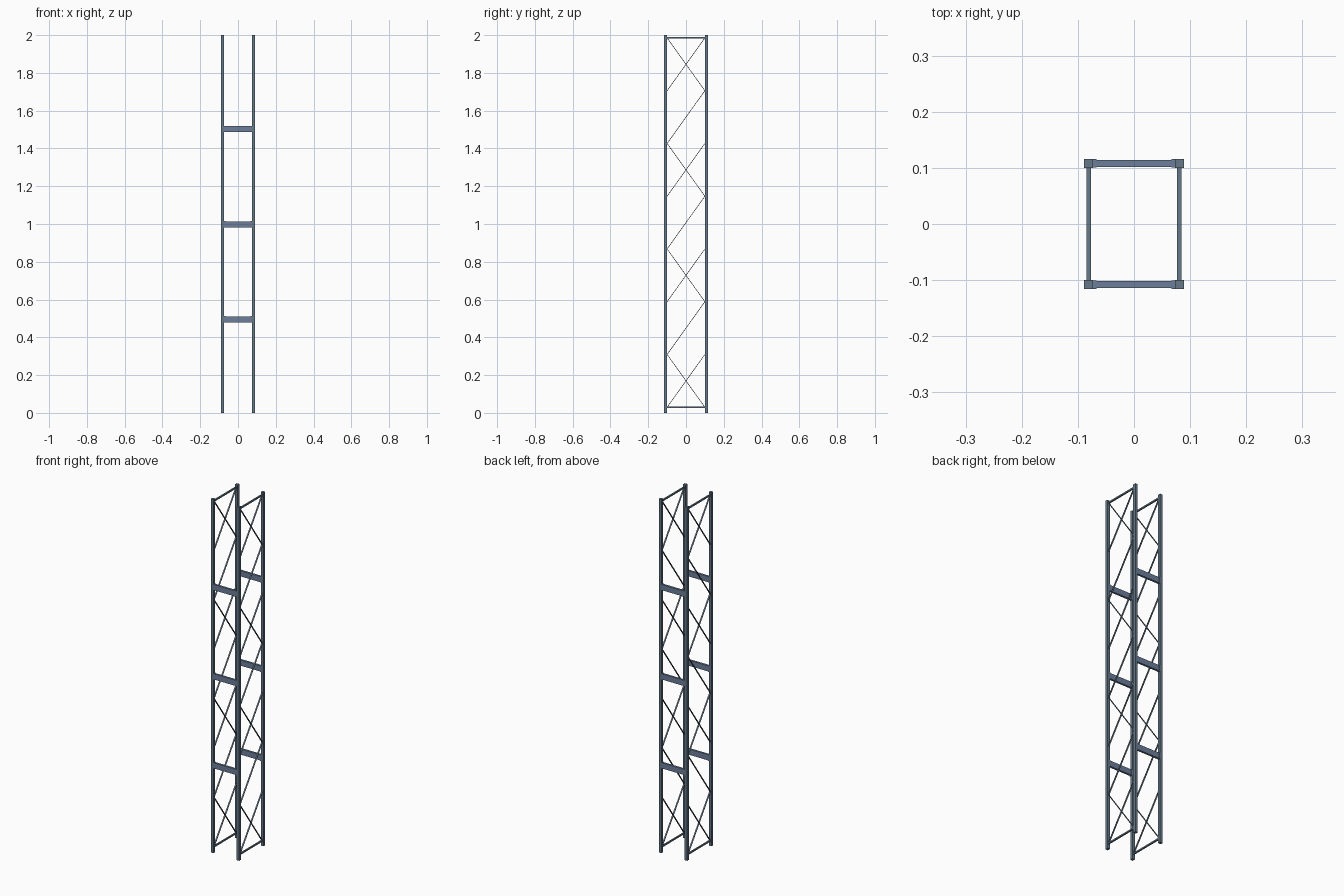
import bpy
from math import atan2, hypot

if "Cube" in bpy.data.objects:
    bpy.data.objects.remove(bpy.data.objects["Cube"])


def material(name, rgb):
    m = bpy.data.materials.new(name)
    m.diffuse_color = (*rgb, 1)
    m.use_nodes = True
    m.node_tree.nodes["Principled BSDF"].inputs["Base Color"].default_value = m.diffuse_color
    return m


FRAME = material("frame_steel", (0.13, 0.19, 0.25))
BEAM = material("beam_steel", (0.15, 0.21, 0.33))


def box(name, loc, size, mat, rot_x=0):
    bpy.ops.mesh.primitive_cube_add(size=1, location=loc, rotation=(rot_x, 0, 0))
    ob = bpy.context.object
    ob.name = name
    ob.scale = size
    ob.data.materials.append(mat)
    return ob


PX, PY, W = 0.081, 0.108, 0.016   # post centres and width
Z0, Z1, PANELS = 0.03, 1.985, 7   # bracing range
STEP = (Z1 - Z0) / PANELS
HALF = PY - W / 2                 # inner faces of the posts

for sx in (-1, 1):
    x = sx * PX
    # Upright posts
    for sy in (-1, 1):
        box("upright_post", (x, sy * PY, 1), (W, W, 2), FRAME)
    # Horizontal ties at bottom and top
    for z in (Z0, Z1):
        box("horizontal_tie", (x, 0, z), (0.008, 2 * HALF, 0.008), FRAME)
    # Diagonal straps: one per panel, crossed in every other panel
    angle, length = atan2(STEP, 2 * HALF), hypot(STEP, 2 * HALF)
    for i in range(PANELS):
        z = Z0 + (i + 0.5) * STEP
        for s in ((1, -1) if i % 2 == 0 else (1,)):
            box("diagonal_strap", (x, 0, z), (0.008, length, 0.003), FRAME, s * angle)

# Shelf beams with end connectors, front and back
for sy in (-1, 1):
    for z in (0.495, 0.998, 1.503):
        box("shelf_beam", (0, sy * PY, z), (2 * PX - W, 0.012, 0.032), BEAM)
        for sx in (-1, 1):
            box("beam_connector", (sx * (PX - W / 2 - 0.003), sy * PY, z),
                (0.006, 0.015, 0.034), BEAM)
